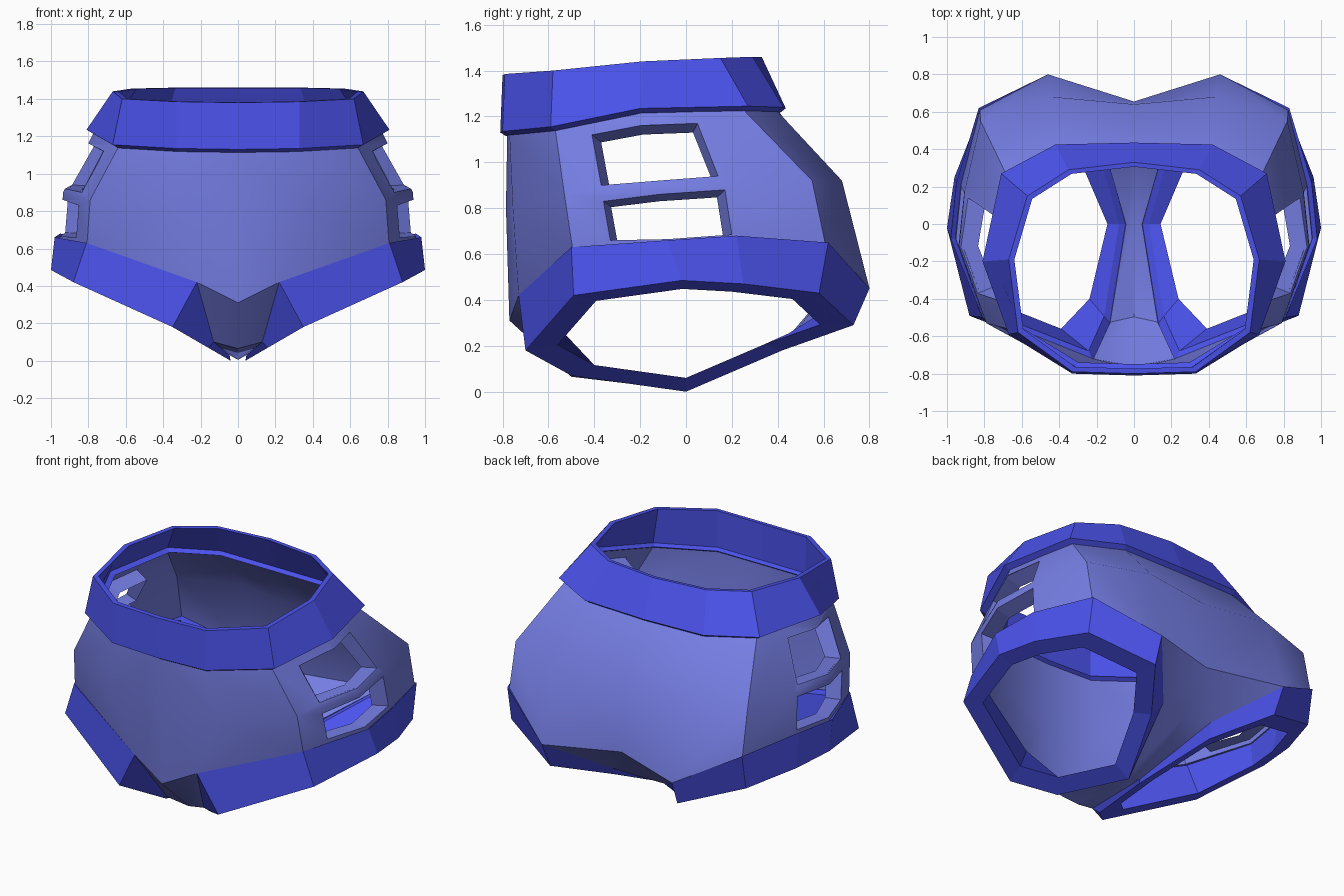
import bpy, bmesh
from mathutils import Vector as V
from mathutils.bvhtree import BVHTree

if "Cube" in bpy.data.objects:
    bpy.data.objects.remove(bpy.data.objects["Cube"])

def material(name, rgb):
    m = bpy.data.materials.new(name)
    m.diffuse_color = (*rgb, 1)
    m.use_nodes = True
    m.node_tree.nodes["Principled BSDF"].inputs["Base Color"].default_value = m.diffuse_color
    return m

CLOTH = material("cloth", (0.18, 0.21, 0.78))
TRIM = material("trim", (0.07, 0.085, 0.83))

def make(name, verts, faces, mat):
    bm = bmesh.new()
    vs = [bm.verts.new(v) for v in verts]
    for f in faces:
        bm.faces.new([vs[i] for i in f])
    bmesh.ops.recalc_face_normals(bm, faces=bm.faces)
    me = bpy.data.meshes.new(name)
    bm.to_mesh(me)
    bm.free()
    me.materials.append(mat)
    ob = bpy.data.objects.new(name, me)
    bpy.context.collection.objects.link(ob)
    return ob

def toward(ring, c, t, dz=0):
    return [V(p).lerp(V(c), t) + V((0, 0, dz)) for p in ring]

def quads(n, rows):
    return [(r * n + i, r * n + (i + 1) % n, (r + 1) % len_all * n + (i + 1) % n, (r + 1) % len_all * n + i)
            for len_all in (rows,) for r in range(rows) for i in range(n)]

def band(name, rings, mat):
    """Closed band: rings are joined in a cycle, forming a tube-like hoop."""
    return make(name, [p for r in rings for p in r], quads(len(rings[0]), len(rings)), mat)

def full(half):
    return half + [(-x, y, z) for x, y, z in half[-2:0:-1]]

def apply(ob, kind, **props):
    m = ob.modifiers.new(kind.title(), kind)
    for k, v in props.items():
        setattr(m, k, v)
    bpy.ops.object.select_all(action='DESELECT')
    ob.select_set(True)
    bpy.context.view_layer.objects.active = ob
    bpy.ops.object.modifier_apply(modifier=m.name)

# Waistband with a sloping lip underneath
top = [(0, -.80, 1.38), (.33, -.79, 1.385), (.62, -.58, 1.40), (.67, -.19, 1.44),
       (.57, .15, 1.455), (.35, .29, 1.46), (0, .33, 1.46)]
low = [(0, -.81, 1.13), (.33, -.80, 1.135), (.67, -.59, 1.155), (.81, -.2, 1.235),
       (.71, .27, 1.245), (.42, .425, 1.24), (0, .435, 1.235)]
T, B = full(top), full(low)
axis = (0, -.2, 1.2)
band("waistband", [T, B, toward(B, axis, .045, -.02), toward(B, axis, .10), toward(B, axis, .06, .015),
                   toward(T, (0, -.2, 1.42), .045)], TRIM)

# Leg cuffs: upper edge, lower edge, inner hem
upper = [(.22, -.73, .42), (.81, -.50, .63), (.98, -.08, .66), (.95, .22, .68), (.83, .62, .65),
         (.46, .80, .45), (.18, .48, .25), (.045, 0, .03), (.13, -.53, .10)]
lower = [(.35, -.70, .18), (.88, -.49, .42), (1.0, -.02, .485), (.96, .25, .47), (.83, .58, .43),
         (.45, .73, .29), (.22, .42, .18), (.04, 0, 0), (.16, -.5, .07)]
mid = (.55, 0, .30)
cuffs = band("leg_cuffs", [upper, lower, toward(lower, mid, .2), toward(upper, mid, .07)], TRIM)
apply(cuffs, 'MIRROR', use_mirror_merge=False)

# Body shell: waist row, hip row and leg row, then the crotch strip
waist = low[:4] + [(.76, .05, 1.24)] + low[4:]
waist = toward(waist, axis, .05, -.01)
hip = [(0, -.785, .80), (.38, -.755, .80), (.79, -.53, .86), (.935, -.12, .90),
       (.905, .18, .90), (.82, .55, .92), (.44, .68, .92), (0, .64, .90)]
inset = [0, .01, .06, .06, .02, 0, 0, 0, 0]
leg = [V(p).lerp(V(mid), t) for p, t in zip(upper, inset)]
hem = [(0, -.77, .31)] + leg[:6] + [(0, .655, .47)]
strip = [(0, .45, .23), leg[6], (0, 0, .005), leg[7], (0, -.5, .065), leg[8]]
verts = waist + hip + hem + strip
faces = [(r * 8 + i, r * 8 + i + 1, r * 8 + i + 9, r * 8 + i + 8) for r in (0, 1) for i in range(7)]
faces += [(23, 22, 25, 24), (24, 25, 27, 26), (26, 27, 29, 28), (28, 29, 17, 16)]
surface = BVHTree.FromPolygons([V(v) for v in verts], faces)
body = make("body", verts, faces, CLOTH)
if body.data.polygons[0].normal.y > 0:
    body.data.flip_normals()
apply(body, 'MIRROR', use_mirror_merge=True)
apply(body, 'SOLIDIFY', thickness=.01, offset=-1)

# Side windows cut through both hips, each with a frame reaching inwards
windows = [[(-.41, 1.12), (-.2, 1.16), (.05, 1.17), (.14, .94), (-.12, .92), (-.37, .90)],
           [(-.36, .83), (-.12, .86), (.17, .88), (.20, .685), (-.08, .665), (-.33, .66)]]
for outline in windows:
    n = len(outline)
    ring = quads(n, 2)[:n]
    cutter = make("window_cutter", [(x, y, z) for x in (-1.3, 1.3) for y, z in outline],
                  [tuple(range(n)), tuple(range(n, 2 * n))] + ring, CLOTH)
    cutter.hide_render = True
    apply(body, 'BOOLEAN', object=cutter, operation='DIFFERENCE', solver='EXACT')
    bpy.data.objects.remove(cutter)
    outer = [surface.ray_cast(V((2, y, z)), V((-1, 0, 0)))[0] for y, z in outline]
    z0 = outline[-1][1]
    inner = [V((p.x - .09, -.1 + (p.y + .1) * .87, z0 + (p.z - z0) * .85)) for p in outer]
    frame = make("window_frame", outer + inner, ring, CLOTH)
    apply(frame, 'MIRROR', use_mirror_merge=False)

bpy.ops.object.select_all(action='DESELECT')
body.select_set(True)
bpy.context.view_layer.objects.active = body
bpy.ops.object.shade_smooth_by_angle(angle=.62)
